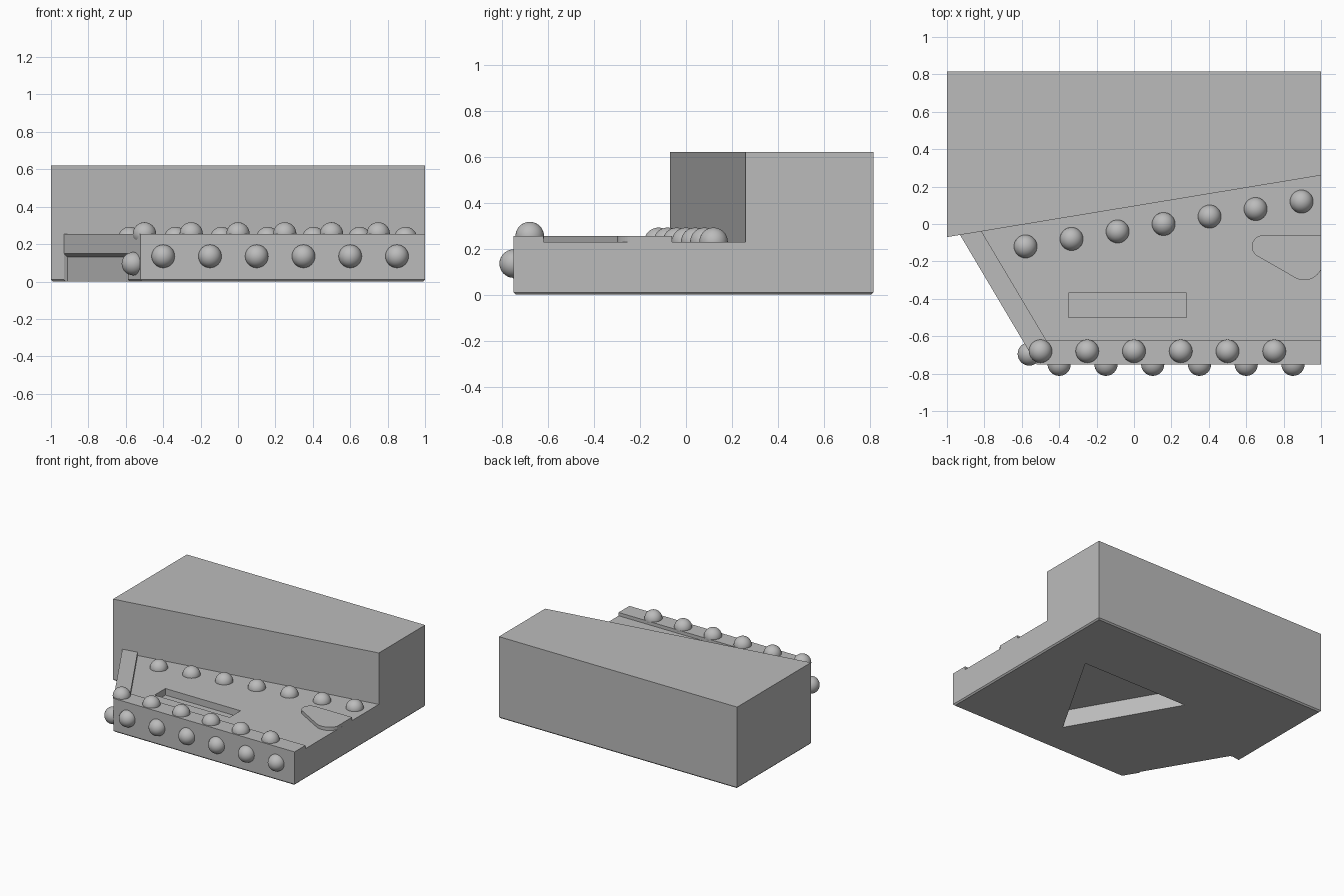
import bpy, bmesh
from math import cos, sin, radians
from mathutils import Vector

if "Cube" in bpy.data.objects:
    bpy.data.objects.remove(bpy.data.objects["Cube"], do_unlink=True)

# One plain grey for everything
grey = bpy.data.materials.new("plain_grey")
grey.use_nodes = True
colour = (0.5, 0.5, 0.5, 1)
grey.diffuse_color = colour
shader = next(n for n in grey.node_tree.nodes if n.type == "BSDF_PRINCIPLED")
shader.inputs["Base Color"].default_value = colour


def extrude(name, points, offset, bevel=0):
    """Extrude a 3D outline along an offset, optionally bevelling the start face."""
    bm = bmesh.new()
    face = bm.faces.new([bm.verts.new(p) for p in points])
    made = bmesh.ops.extrude_face_region(bm, geom=[face], use_keep_orig=True)
    verts = [v for v in made["geom"] if isinstance(v, bmesh.types.BMVert)]
    bmesh.ops.translate(bm, verts=verts, vec=offset)
    bmesh.ops.recalc_face_normals(bm, faces=bm.faces)
    if bevel:
        bmesh.ops.bevel(bm, geom=list(face.edges), offset=bevel, segments=1,
                        affect="EDGES")
    mesh = bpy.data.meshes.new(name)
    bm.to_mesh(mesh)
    bm.free()
    mesh.materials.append(grey)
    obj = bpy.data.objects.new(name, mesh)
    bpy.context.collection.objects.link(obj)
    return obj


def prism(name, outline, low, high, bevel=0):
    return extrude(name, [(x, y, low) for x, y in outline], (0, 0, high - low), bevel)


def cut(target, cutter):
    mod = target.modifiers.new("cut", "BOOLEAN")
    mod.operation, mod.solver, mod.object = "DIFFERENCE", "EXACT", cutter
    cutter.hide_render = True
    bpy.context.view_layer.objects.active = target
    bpy.ops.object.modifier_apply(modifier=mod.name)
    bpy.data.objects.remove(cutter, do_unlink=True)


def wall(x):
    """Point on the slanted front wall of the tall block."""
    return (x, -0.07 + 0.165 * (x + 1))


def arc(cx, cy, r, start, end, steps=12):
    angles = [radians(start + (end - start) * i / steps) for i in range(steps + 1)]
    return [(cx + r * cos(a), cy + r * sin(a)) for a in angles]


FLOOR, LEDGE, TOP = 0.23, 0.255, 0.62

# Full-height block, later cut down in front of the slanted wall
side_back, side_front = wall(-0.93), (-0.52, -0.75)
body = prism("body", [wall(-1), side_back, side_front, (1, -0.75), (1, 0.815),
                      (-1, 0.815)], 0, TOP, bevel=0.01)
cut(body, prism("front_cutter", [wall(-1.2), (-1.2, -1), (1.2, -1), wall(1.2)],
                LEDGE, 1))

# Sunken floor behind the front and side ledges
cut(body, prism("floor_cutter", [wall(-0.815), (-0.47, -0.62), (1.2, -0.62),
                                 wall(1.2)], FLOOR, 0.4))

# Rectangular slot in the floor
cut(body, prism("slot_cutter", [(-0.35, -0.5), (0.28, -0.5), (0.28, -0.37),
                                (-0.35, -0.37)], 0.18, 0.4))

# Triangular recess underneath
cut(body, prism("triangle_cutter", arc(0.228, 0.025, 0.516, 30, 270, 2), -0.1, 0.13))

# Chamfered undercut along the slanted side
a, b = Vector((*side_back, 0)), Vector((*side_front, 0))
along = (b - a).normalized()
inward = Vector((-along.y, along.x, 0))
section = [(0.02, -0.1), (0.02, 0.13), (-0.03, 0.18), (-0.1, 0.18), (-0.1, -0.1)]
cut(body, extrude("undercut_cutter",
                  [a + inward * s + Vector((0, 0, z)) for s, z in section],
                  along * 0.67))

# Raised teardrop plate at the edge of the floor
prism("teardrop_plate", [(1, -0.06)] + arc(0.69, -0.12, 0.06, 90, 240)
      + arc(0.91, -0.2, 0.1, 240, 334), FLOOR - 0.01, LEDGE)

# Half-sunk round studs
studs = [("front_stud", (-0.4 + 0.25 * i, -0.75, 0.135)) for i in range(6)]
studs += [("ledge_stud", (-0.5 + 0.25 * i, -0.68, LEDGE)) for i in range(6)]
studs += [("floor_stud", (-0.58 + 0.246 * i, -0.12 + 0.04 * i, FLOOR)) for i in range(7)]
studs.append(("side_stud", (-0.56, -0.695, 0.095)))
for name, place in studs:
    bpy.ops.mesh.primitive_uv_sphere_add(segments=32, ring_count=16, radius=0.062,
                                         location=place)
    stud = bpy.context.object
    stud.name = name
    stud.data.materials.append(grey)
    bpy.ops.object.shade_smooth()
